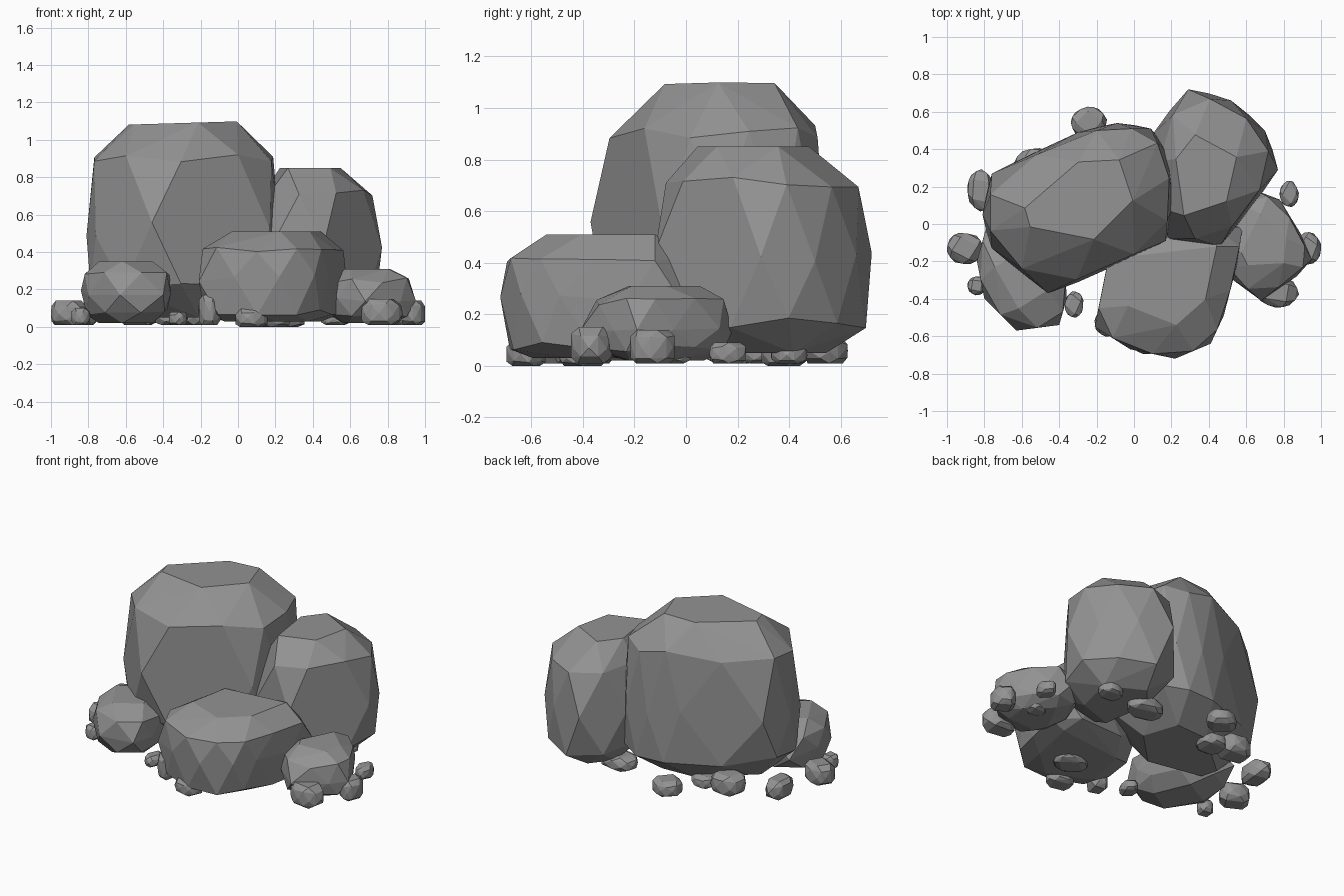
import bpy, bmesh, random
from math import sin, cos, pi, radians
from mathutils import Vector

if "Cube" in bpy.data.objects:
    bpy.data.objects.remove(bpy.data.objects["Cube"])

random.seed(7)

# Dark grey stone
stone = bpy.data.materials.new("stone")
stone.diffuse_color = (.29, .29, .29, 1)
stone.use_nodes = True
stone.node_tree.nodes["Principled BSDF"].inputs["Base Color"].default_value = stone.diffuse_color


def rock(name, outline, rings, jitter=0.0, tilt=0.0, lean=(0, 0)):
    """Faceted boulder: staggered, scaled copies of a footprint, wrapped in a hull."""
    pts = [Vector(p) for p in outline]
    n = len(pts)
    lo = Vector((min(p.x for p in pts), min(p.y for p in pts)))
    hi = Vector((max(p.x for p in pts), max(p.y for p in pts)))
    c = (lo + hi) / 2
    mids = [c + ((pts[i] + pts[(i + 1) % n]) / 2 - c) * 1.05 for i in range(n)]
    bm = bmesh.new()
    last = len(rings) - 1
    for k, (z, s) in enumerate(rings):
        loop = mids if k % 2 else pts
        if k in (0, last):
            loop = loop[::2]
        for p in loop:
            d = (p - c) * s
            dz = random.uniform(-jitter, jitter) if 0 < k < last else 0.0
            if k == 0:
                dz = tilt * d.x
                d += Vector(lean)
            bm.verts.new((c.x + d.x, c.y + d.y, z + dz))
    res = bmesh.ops.convex_hull(bm, input=bm.verts[:])
    junk = {g for g in res["geom_interior"] + res["geom_unused"]
            if isinstance(g, bmesh.types.BMVert) and g.is_valid}
    bmesh.ops.delete(bm, geom=list(junk), context='VERTS')
    bmesh.ops.dissolve_limit(bm, angle_limit=radians(4), verts=bm.verts[:], edges=bm.edges[:])
    bmesh.ops.recalc_face_normals(bm, faces=bm.faces[:])
    me = bpy.data.meshes.new(name)
    bm.to_mesh(me)
    bm.free()
    me.materials.append(stone)
    ob = bpy.data.objects.new(name, me)
    bpy.context.collection.objects.link(ob)
    return ob


# Large boulder
rock("large_boulder",
     [(-.81, .05), (-.76, .27), (-.30, .49), (-.09, .54), (.09, .51), (.19, .38),
      (.22, .12), (.17, -.09), (-.15, -.25), (-.46, -.37), (-.76, -.13)],
     [(1.09, .56), (.92, .92), (.52, 1), (.22, .96), (.05, .60)], .04, .03, (0, .02))

# Back right boulder
rock("back_boulder",
     [(.29, .72), (.52, .66), (.70, .50), (.77, .29), (.60, .06), (.46, -.12),
      (.18, -.08), (.14, .20), (.10, .48)],
     [(.85, .54), (.72, .90), (.42, 1), (.17, .97), (.05, .58)], .03, 0, (-.03, -.05))

# Front boulder
rock("front_boulder",
     [(-.21, -.55), (-.02, -.67), (.22, -.72), (.41, -.64), (.48, -.49), (.55, -.22),
      (.58, -.02), (.25, .03), (-.12, -.10), (-.17, -.35)],
     [(.51, .60), (.41, .95), (.26, 1), (.08, .92), (.03, .66)], .02, 0, (.02, .03))

# Left and right low rocks
rock("left_rock",
     [(-.84, -.20), (-.80, -.40), (-.63, -.57), (-.40, -.54), (-.36, -.40),
      (-.37, -.18), (-.52, -.02), (-.78, .02)],
     [(.35, .60), (.28, .95), (.18, 1), (.08, .90), (.02, .6)], .015)
rock("right_rock",
     [(.53, -.30), (.68, -.41), (.87, -.28), (.95, -.19), (.89, -.05),
      (.78, .13), (.65, .18), (.49, .06), (.47, -.18)],
     [(.31, .57), (.25, .92), (.15, 1), (.07, .92), (.02, .62)], .015)

# Pebbles: x, y, half width, half depth, bottom, top
pebbles = [
    (-.24, .54, .095, .085, .01, .11), (-.53, .31, .11, .095, .01, .14),
    (-.82, .18, .07, .11, .01, .13), (-.905, -.13, .095, .085, .01, .14),
    (-.84, -.33, .05, .05, .01, .10), (-.32, -.43, .05, .07, .01, .08),
    (.83, .16, .05, .07, .01, .09), (.93, -.13, .07, .085, .01, .14),
    (.77, -.365, .11, .08, .01, .15), (-.15, -.53, .06, .07, .01, .17),
    (.07, -.62, .09, .075, 0, .10), (.17, -.40, .11, .09, 0, .07),
    (.52, .40, .08, .07, .01, .08), (.23, .38, .12, .09, 0, .09),
    (.74, -.04, .06, .06, .01, .07), (-.36, .30, .09, .09, .01, .09),
]
for i, (x, y, rx, ry, z0, z1) in enumerate(pebbles):
    turn = random.uniform(0, 1)
    ring = []
    for k in range(8):
        a = 2 * pi * (k + turn + random.uniform(-.2, .2)) / 8
        ring.append((x + 1.03 * rx * cos(a), y + 1.03 * ry * sin(a)))
    h = z1 - z0
    rock(f"pebble_{i + 1}", ring,
         [(z1, .72), (z0 + h * .78, 1), (z0 + h * .45, 1), (z0 + h * .18, 1), (z0, .78)], h * .05)
